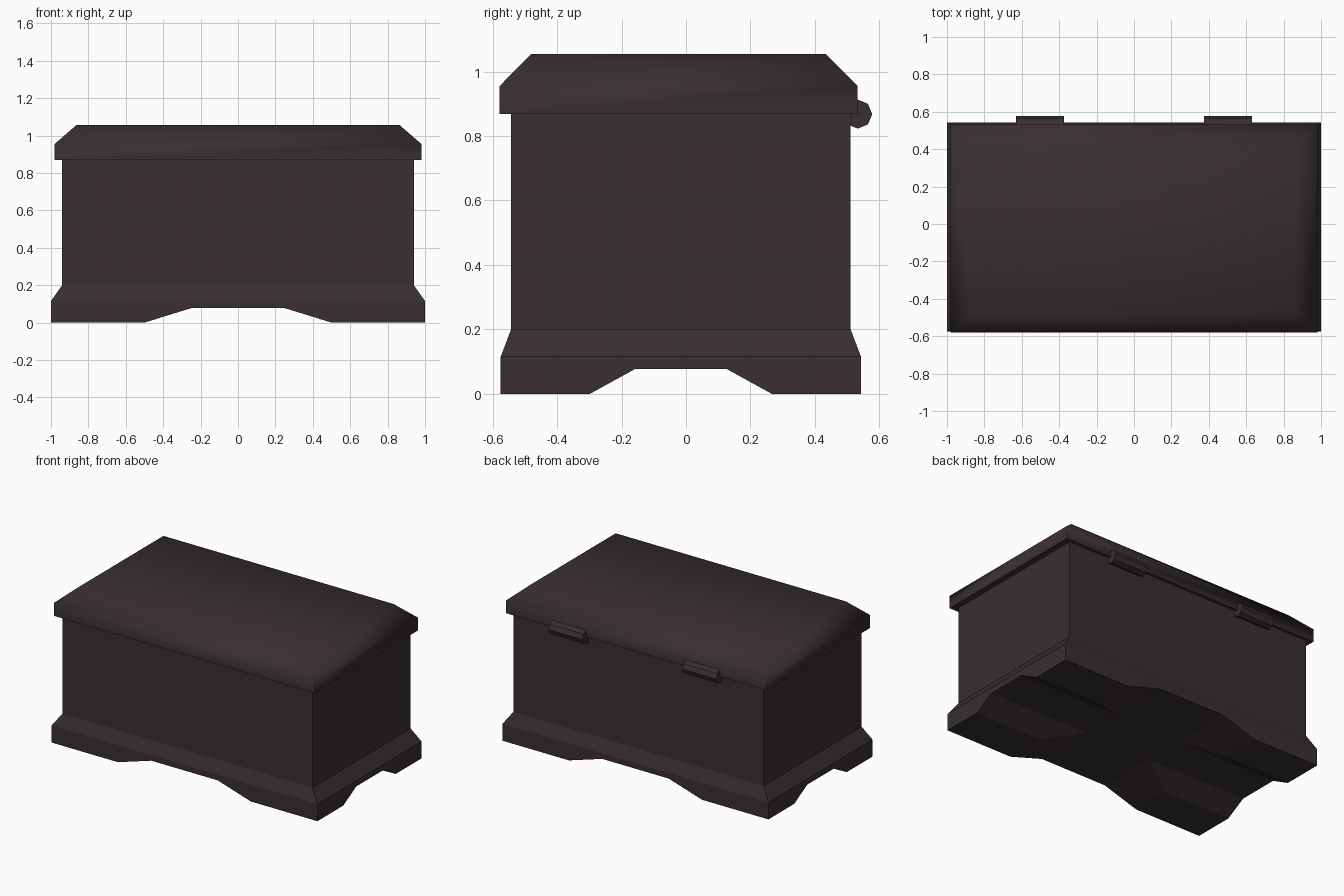
import bpy, bmesh, math
from mathutils import Matrix

if "Cube" in bpy.data.objects:
    bpy.data.objects.remove(bpy.data.objects["Cube"])

wood = bpy.data.materials.new("dark brown wood")
wood.diffuse_color = (0.040, 0.028, 0.029, 1)
wood.use_nodes = True
wood.node_tree.nodes["Principled BSDF"].inputs["Base Color"].default_value = wood.diffuse_color
YC = -0.016  # centre of the chest in depth (hinges stick out behind)


def finish(name, bm, mat=wood):
    bmesh.ops.recalc_face_normals(bm, faces=bm.faces)
    me = bpy.data.meshes.new(name)
    bm.to_mesh(me)
    bm.free()
    ob = bpy.data.objects.new(name, me)
    bpy.context.collection.objects.link(ob)
    if mat:
        me.materials.append(mat)
    return ob


def stacked_rects(name, levels):
    """Loft of rectangles given as (half width, half depth, z)."""
    bm = bmesh.new()
    rings = [[bm.verts.new((sx * hx, YC + sy * hy, z))
              for sx, sy in ((-1, -1), (1, -1), (1, 1), (-1, 1))]
             for hx, hy, z in levels]
    for a, b in zip(rings, rings[1:]):
        for i in range(4):
            j = (i + 1) % 4
            bm.faces.new((a[i], a[j], b[j], b[i]))
    bm.faces.new(rings[0][::-1])
    bm.faces.new(rings[-1])
    return finish(name, bm)


def arch_cutter(name, foot, top, along_x):
    """Trapezoid tunnel that cuts the arch between the feet."""
    h = 0.077
    k = foot + (foot - top) * 0.5  # continue the slope below the ground
    prof = [(-k, -h / 2), (k, -h / 2), (top, h), (-top, h)]
    bm = bmesh.new()
    ends = [[bm.verts.new((e, YC + p, z) if along_x else (p, e, z))
             for p, z in prof] for e in (-1.5, 1.5)]
    for i in range(4):
        j = (i + 1) % 4
        bm.faces.new((ends[0][i], ends[0][j], ends[1][j], ends[1][i]))
    bm.faces.new(ends[0])
    bm.faces.new(ends[1])
    ob = finish(name, bm, None)
    ob.hide_render = True
    ob.hide_set(True)
    return ob


# Base plinth with body above, arches cut through both ways
body = stacked_rects("chest_body", [
    (1.0, 0.559, 0.0), (1.0, 0.559, 0.115),
    (0.94, 0.527, 0.2), (0.94, 0.527, 0.87)])
for cutter in (arch_cutter("front_arch_cutter", 0.5, 0.25, False),
               arch_cutter("side_arch_cutter", 0.282, 0.142, True)):
    mod = body.modifiers.new("arch", 'BOOLEAN')
    mod.operation = 'DIFFERENCE'
    mod.solver = 'EXACT'
    mod.object = cutter

# Lid with bevelled, softly shaded top
lid = stacked_rects("lid", [
    (0.98, 0.556, 0.868), (0.98, 0.556, 0.955), (0.865, 0.457, 1.055)])
lid.location.y = -0.007
bpy.ops.object.select_all(action='DESELECT')
lid.select_set(True)
bpy.context.view_layer.objects.active = lid
bpy.ops.object.shade_smooth_by_angle(angle=math.radians(70))

# Eight-sided hinge barrels at the back
for side, x in (("left", -0.502), ("right", 0.502)):
    bm = bmesh.new()
    bmesh.ops.create_cone(
        bm, cap_ends=True, segments=8, radius1=0.045, radius2=0.045, depth=0.256,
        matrix=Matrix.Translation((x, 0.533, 0.868)) @ Matrix.Rotation(math.pi / 2, 4, 'Y'))
    finish(side + "_hinge", bm)
